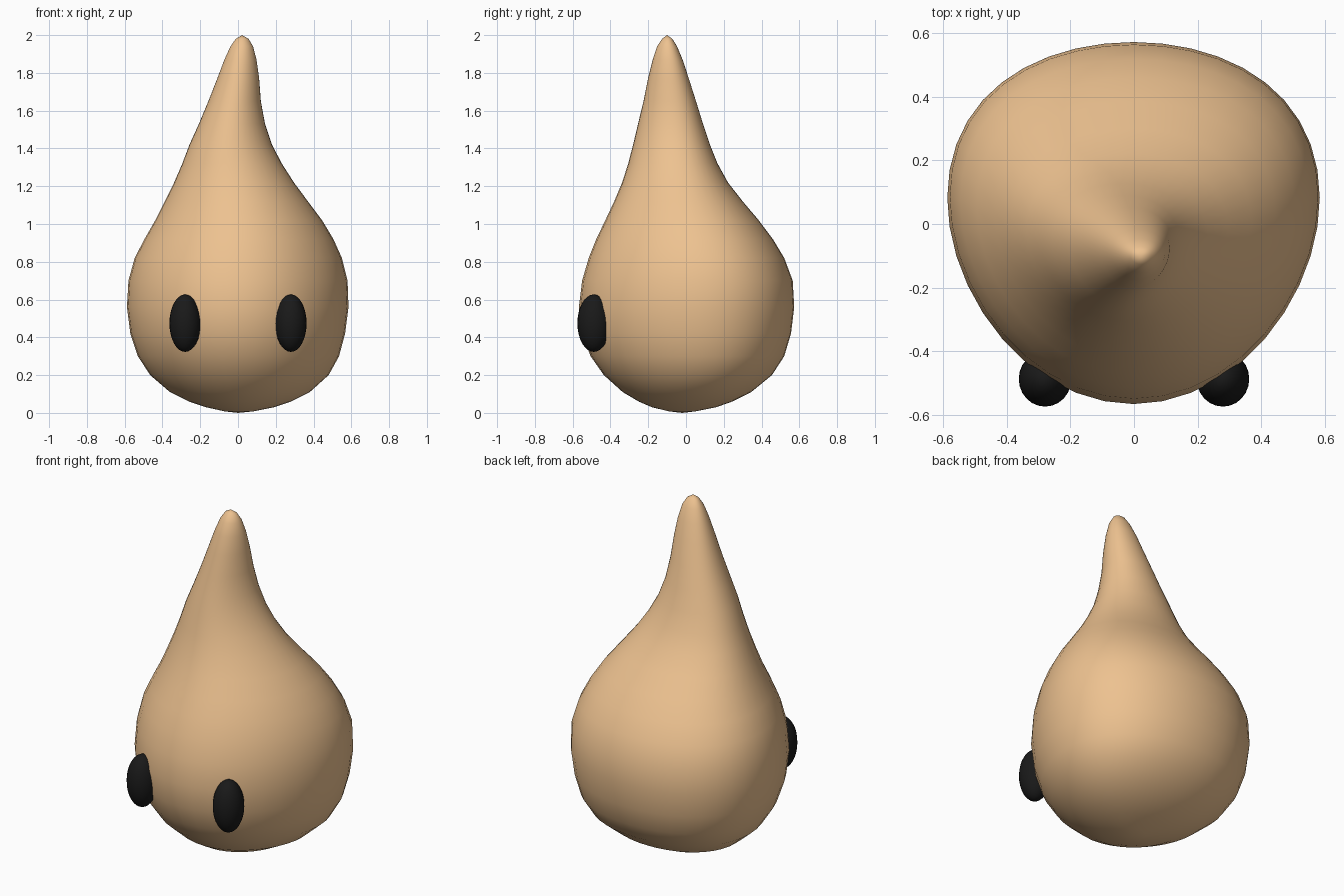
import bpy, bmesh, math

SIDES = 40


def material(name, color):
    m = bpy.data.materials.new(name)
    m.diffuse_color = color
    return m


tan = material("tan", (0.85, 0.54, 0.28, 1))
black = material("black", (0.01, 0.01, 0.01, 1))

# Body profile: height, left x, right x, front y, back y
ROWS = [
    (0.008, -0.07, 0.08, -0.09, 0.05),
    (0.03, -0.17, 0.19, -0.18, 0.16),
    (0.06, -0.26, 0.28, -0.25, 0.245),
    (0.11, -0.36, 0.38, -0.335, 0.345),
    (0.20, -0.465, 0.48, -0.435, 0.455),
    (0.30, -0.53, 0.535, -0.505, 0.52),
    (0.42, -0.57, 0.567, -0.55, 0.556),
    (0.56, -0.588, 0.585, -0.567, 0.573),
    (0.70, -0.58, 0.58, -0.55, 0.565),
    (0.82, -0.547, 0.55, -0.515, 0.52),
    (0.92, -0.495, 0.505, -0.475, 0.46),
    (1.02, -0.438, 0.445, -0.427, 0.385),
    (1.12, -0.387, 0.37, -0.38, 0.30),
    (1.22, -0.338, 0.296, -0.338, 0.222),
    (1.32, -0.295, 0.232, -0.306, 0.167),
    (1.42, -0.257, 0.18, -0.28, 0.127),
    (1.53, -0.207, 0.143, -0.254, 0.09),
    (1.65, -0.157, 0.121, -0.225, 0.053),
    (1.77, -0.110, 0.112, -0.201, 0.015),
    (1.87, -0.072, 0.098, -0.176, -0.018),
    (1.94, -0.040, 0.080, -0.153, -0.047),
    (1.98, -0.012, 0.056, -0.127, -0.072),
]

# Drop-shaped body: lofted rings, widest a little behind the middle
bm = bmesh.new()
rings = []
for z, xl, xr, yf, yb in ROWS:
    cx, cy, rx, ry = (xl + xr) / 2, (yf + yb) / 2, (xr - xl) / 2, (yb - yf) / 2
    ring = []
    for i in range(SIDES):
        a = 2 * math.pi * i / SIDES
        y = cy + ry * (math.sin(a) + 0.14 * math.cos(a) ** 2)
        ring.append(bm.verts.new((cx + rx * math.cos(a), y, z)))
    rings.append(ring)
bottom = bm.verts.new((0, -0.02, 0))
tip = bm.verts.new((0.022, -0.1, 2.0))
for i in range(SIDES):
    j = (i + 1) % SIDES
    for lo, hi in zip(rings, rings[1:]):
        bm.faces.new((lo[i], lo[j], hi[j], hi[i]))
    bm.faces.new((bottom, rings[0][j], rings[0][i]))
    bm.faces.new((tip, rings[-1][i], rings[-1][j]))
for f in bm.faces:
    f.smooth = True
mesh = bpy.data.meshes.new("body")
bm.to_mesh(mesh)
bm.free()
body = bpy.data.objects.new("body", mesh)
bpy.context.collection.objects.link(body)
mesh.materials.append(tan)

# Oval eyes
for name, side in (("left_eye", -1), ("right_eye", 1)):
    bpy.ops.mesh.primitive_uv_sphere_add(segments=24, ring_count=16, radius=1,
                                         location=(side * 0.28, -0.488, 0.475))
    eye = bpy.context.object
    eye.name = name
    eye.scale = (0.083, 0.087, 0.152)
    eye.data.materials.append(black)
    bpy.ops.object.shade_smooth()
